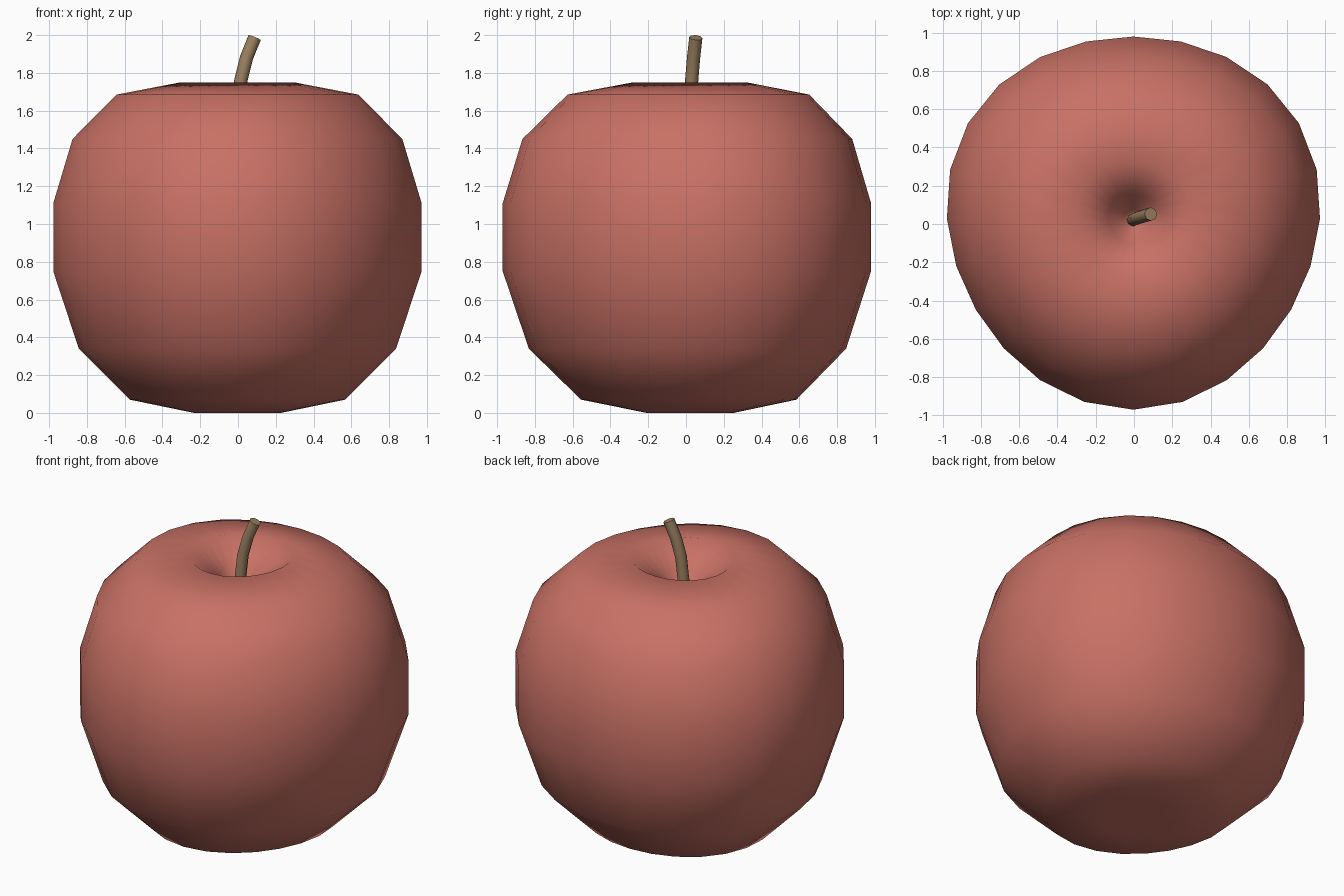
import bpy, bmesh
from math import sin, cos, tau
from mathutils import Vector

if "Cube" in bpy.data.objects:
    bpy.data.objects.remove(bpy.data.objects["Cube"])


def material(name, rgb):
    mat = bpy.data.materials.new(name)
    mat.use_nodes = True
    mat.diffuse_color = (*rgb, 1)
    mat.node_tree.nodes["Principled BSDF"].inputs["Base Color"].default_value = (*rgb, 1)
    return mat


def loft(name, rings, ends, mat, angle):
    """Skin a stack of rings and close each end with a fan around a centre point."""
    bm = bmesh.new()
    loops = [[bm.verts.new(p) for p in ring] for ring in rings]
    n = len(loops[0])
    for a, b in zip(loops, loops[1:]):
        for i in range(n):
            j = (i + 1) % n
            bm.faces.new((a[i], a[j], b[j], b[i]))
    for loop, end in zip((loops[0], loops[-1]), ends):
        centre = bm.verts.new(end)
        for i in range(n):
            bm.faces.new((loop[i], loop[(i + 1) % n], centre))
    bmesh.ops.recalc_face_normals(bm, faces=bm.faces)
    mesh = bpy.data.meshes.new(name)
    bm.to_mesh(mesh)
    bm.free()
    mesh.materials.append(mat)
    obj = bpy.data.objects.new(name, mesh)
    bpy.context.collection.objects.link(obj)
    bpy.ops.object.select_all(action="DESELECT")
    obj.select_set(True)
    bpy.context.view_layer.objects.active = obj
    bpy.ops.object.shade_smooth_by_angle(angle=angle)
    return obj


# Fruit body: a lathed profile with three soft lobes around it
CX, CY, SIDES = -0.003, 0.028, 24
profile = [(0.23, 0.0), (0.57, 0.07), (0.84, 0.34), (0.975, 0.75),
           (0.975, 1.11), (0.873, 1.45), (0.64, 1.685), (0.3, 1.75),
           (0.13, 1.62), (0.045, 1.47)]


def lobed_ring(radius, z):
    points = []
    for i in range(SIDES):
        t = tau * i / SIDES
        r = radius * (1 + 0.024 * sin(3 * t))
        points.append((CX + r * cos(t), CY + r * sin(t), z))
    return points


loft("fruit_body", [lobed_ring(r, z) for r, z in profile],
     [(CX, CY, 0.05), (CX, CY, 1.44)], material("soft red", (0.58, 0.165, 0.13)), 3.1)

# Stem: a thin bent rod rising from the hollow
path = [Vector(p) for p in ((-0.005, 0.022, 1.42), (0, 0.024, 1.6), (0.015, 0.03, 1.76),
                            (0.045, 0.04, 1.88), (0.088, 0.052, 1.987))]
stem_rings = []
for k, p in enumerate(path):
    tangent = (path[min(k + 1, len(path) - 1)] - path[max(k - 1, 0)]).normalized()
    side = Vector((0, 1, 0)).cross(tangent).normalized()
    up = tangent.cross(side)
    stem_rings.append([p + 0.035 * (side * cos(tau * i / 8) + up * sin(tau * i / 8))
                       for i in range(8)])
loft("stem", stem_rings, [path[0], path[-1]],
     material("stem brown", (0.33, 0.22, 0.12)), 0.9)
